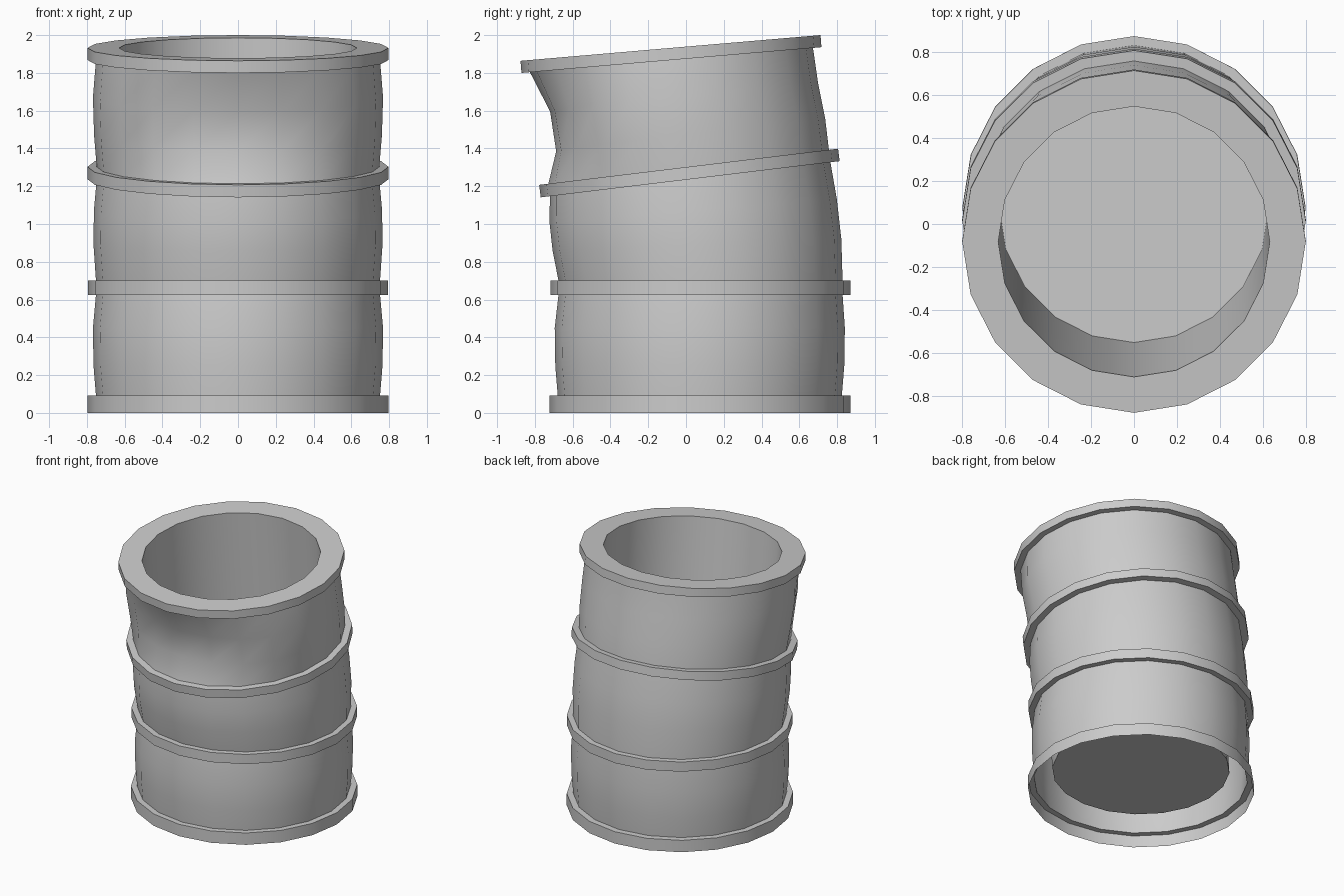
import bpy, bmesh
from math import sin, cos, radians, pi

SIDES = 20

# Cross-sections from the base up: (centre y, centre z, tilt in degrees, radius, front dent)
SECTIONS = [
    # base ring (open underneath)
    (0.075, 0.00, 0, 0.797, 0), (0.075, 0.092, 0, 0.797, 0),
    # lower body bulge
    (0.073, 0.092, 0, 0.752, 0), (0.073, 0.25, 0, 0.765, 0),
    (0.073, 0.45, 0, 0.768, 0), (0.077, 0.625, 0, 0.752, 0),
    # second ring
    (0.077, 0.625, 0, 0.795, 0), (0.077, 0.70, 0, 0.795, 0),
    # middle body, starting to lean
    (0.077, 0.70, 0, 0.752, 0), (0.058, 0.89, 2.3, 0.765, 0),
    (0.038, 1.07, 4.6, 0.763, 0), (0.022, 1.237, 6.9, 0.748, 0),
    # tilted third ring
    (0.022, 1.237, 6.9, 0.797, 0), (0.014, 1.303, 6.9, 0.797, 0),
    # dented upper body
    (0.014, 1.303, 6.9, 0.748, 0), (-0.02, 1.47, 6.4, 0.762, 0.09),
    (-0.065, 1.67, 5.6, 0.768, 0.11), (-0.077, 1.868, 4.9, 0.752, 0),
    # tilted top rim
    (-0.077, 1.868, 4.9, 0.797, 0), (-0.082, 1.932, 4.9, 0.797, 0),
    # mouth, inner wall and floor
    (-0.082, 1.932, 4.9, 0.63, 0), (0.075, 0.17, 0, 0.625, 0),
]


def add_section(bm, cy, cz, tilt, radius, dent):
    t = radians(tilt)
    verts = []
    for i in range(SIDES):
        a = 2 * pi * i / SIDES
        y = -radius * cos(a)
        push = dent * max(0, cos(a)) ** 2.5
        verts.append(bm.verts.new((radius * sin(a), cy + y * cos(t) + push, cz + y * sin(t))))
    return verts


# Loft the barrel through all sections
bm = bmesh.new()
loops = [add_section(bm, *s) for s in SECTIONS]
for lo, hi in zip(loops, loops[1:]):
    for i in range(SIDES):
        j = (i + 1) % SIDES
        bm.faces.new((lo[i], lo[j], hi[j], hi[i]))
bm.faces.new(loops[-1])  # floor

mesh = bpy.data.meshes.new("dented_barrel")
bm.to_mesh(mesh)
bm.free()
barrel = bpy.data.objects.new("dented_barrel", mesh)
bpy.context.collection.objects.link(barrel)

# Smooth sides, crisp ring edges
bpy.context.view_layer.objects.active = barrel
barrel.select_set(True)
bpy.ops.object.shade_smooth_by_angle(angle=radians(35))
